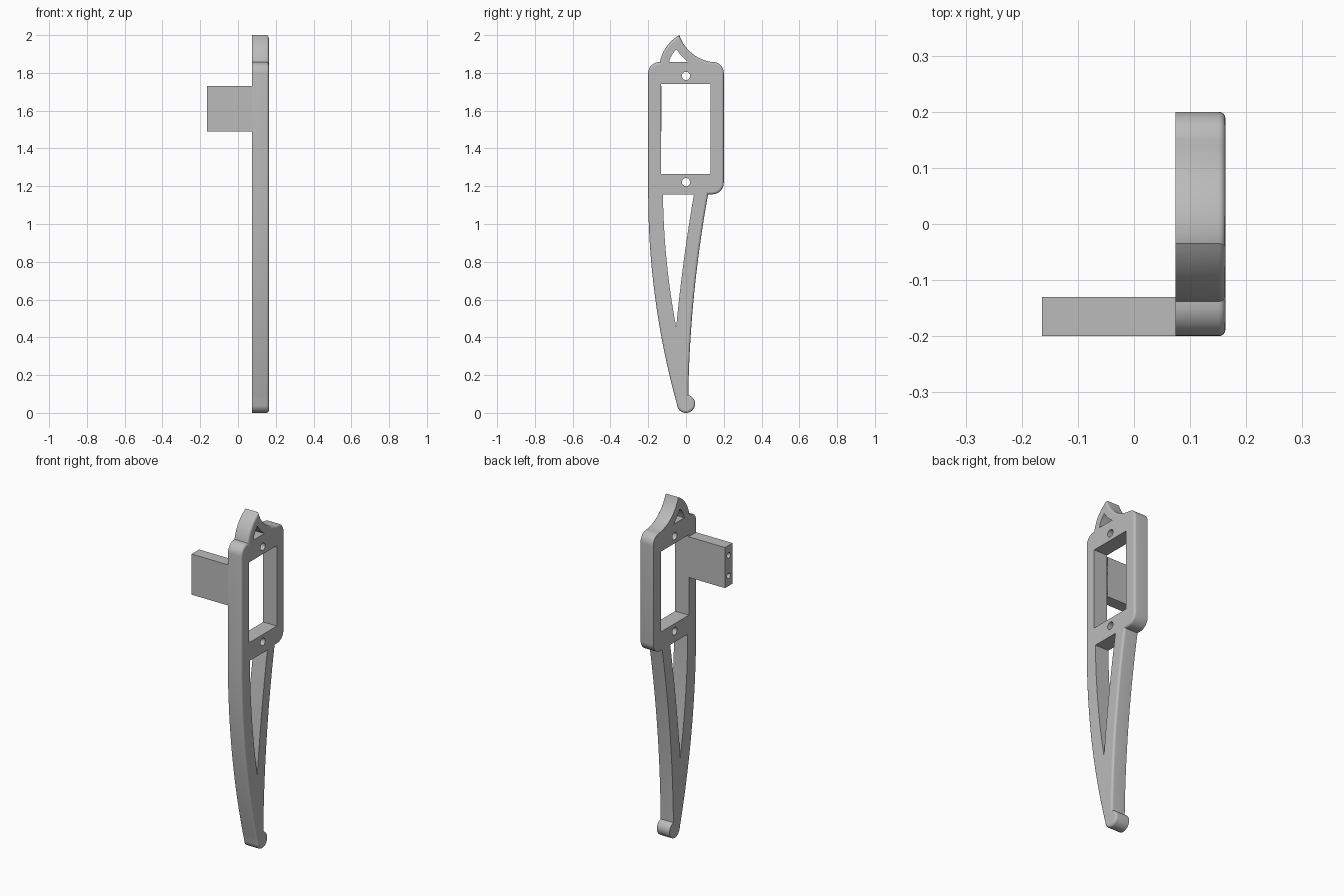
import bpy, bmesh, math
from mathutils import Vector

if "Cube" in bpy.data.objects:
    bpy.data.objects.remove(bpy.data.objects["Cube"])

grey = bpy.data.materials.new("plain grey")
grey.diffuse_color = (0.5, 0.5, 0.5, 1)
grey.use_nodes = True
grey.node_tree.nodes["Principled BSDF"].inputs["Base Color"].default_value = grey.diffuse_color


def arc(a, m, b, n=12):
    """Points on the circular arc from a through m to b (y, z)."""
    (ax, ay), (mx, my), (bx, by) = a, m, b
    d = 2 * (ax * (my - by) + mx * (by - ay) + bx * (ay - my))
    A, M, B = ax * ax + ay * ay, mx * mx + my * my, bx * bx + by * by
    cx = (A * (my - by) + M * (by - ay) + B * (ay - my)) / d
    cy = (A * (bx - mx) + M * (ax - bx) + B * (mx - ax)) / d
    r = math.hypot(ax - cx, ay - cy)
    t0, tm, t1 = (math.atan2(p[1] - cy, p[0] - cx) for p in (a, m, b))
    sweep, mid = (t1 - t0) % math.tau, (tm - t0) % math.tau
    if mid > sweep:
        sweep -= math.tau
    return [(cx + r * math.cos(t0 + sweep * i / n), cy + r * math.sin(t0 + sweep * i / n))
            for i in range(n + 1)]


def circle(y, z, r, n=24):
    return [(y + r * math.cos(math.tau * i / n), z + r * math.sin(math.tau * i / n)) for i in range(n)]


def inset(loop, d):
    """Move a counter-clockwise loop inwards by d with mitred corners."""
    pts, out = [Vector(p) for p in loop], []
    for i, p in enumerate(pts):
        e1 = (p - pts[i - 1]).normalized()
        e2 = (pts[(i + 1) % len(pts)] - p).normalized()
        n1, n2 = Vector((-e1.y, e1.x)), Vector((-e2.y, e2.x))
        out.append(p + (n1 + n2) * d / max(1 + n1.dot(n2), 0.4))
    return out


def plate(name, outer, holes, x0, x1, fillet=0.0, cap_end=True):
    """Extrude a profile along x, with holes and a rounded rim at x1."""
    bm = bmesh.new()
    ends = ([], [])
    steps = [(x0, 0.0)]
    if fillet:
        for i in range(5):
            a = math.pi / 2 * i / 4
            steps.append((x1 - fillet * (1 - math.sin(a)), fillet * (1 - math.cos(a))))
    else:
        steps.append((x1, 0.0))
    for k, loop in enumerate([outer] + holes):
        rings = []
        for x, d in (steps if k == 0 else [(x0, 0), (x1, 0)]):
            pts = inset(loop, d) if d else loop
            rings.append([bm.verts.new((x, p[0], p[1])) for p in pts])
        n = len(loop)
        for r, s in zip(rings, rings[1:]):
            for i in range(n):
                j = (i + 1) % n
                bm.faces.new((r[i], r[j], s[j], s[i])).smooth = True
        for e, ring in zip(ends, (rings[0], rings[-1])):
            e += [bm.edges.get((ring[i], ring[(i + 1) % n])) for i in range(n)]
    for e in ends[:2 if cap_end else 1]:
        made = bmesh.ops.triangle_fill(bm, edges=e, use_beauty=True)["geom"]
        for f in made:
            if isinstance(f, bmesh.types.BMFace):
                f.smooth = False
    bmesh.ops.recalc_face_normals(bm, faces=bm.faces)
    for e in bm.edges:
        if len(e.link_faces) == 2 and e.calc_face_angle(0) > math.radians(32):
            e.smooth = False
    me = bpy.data.meshes.new(name)
    bm.to_mesh(me)
    bm.free()
    me.materials.append(grey)
    ob = bpy.data.objects.new(name, me)
    bpy.context.collection.objects.link(ob)
    return ob


# Bracket outline, counter-clockwise in (y, z): leg, foot, frame, horn
outer = []
for piece in (
    arc((-0.20, 1.157), (-0.162, 0.60), (-0.048, 0.046), 24),    # back of leg
    arc((-0.048, 0.046), (0.034, 0.014), (0.012, 0.0945), 24),   # round foot
    arc((0.012, 0.0945), (0.043, 0.63), (0.117, 1.157), 24),     # front of leg
    arc((0.14, 1.157), (0.182, 1.175), (0.20, 1.217), 8),        # frame corners
    arc((0.20, 1.80), (0.184, 1.84), (0.14, 1.857), 8),
    arc((0.14, 1.857), (0.032, 1.903), (-0.035, 2.0), 16),       # horn
    arc((-0.035, 2.0), (-0.101, 1.942), (-0.138, 1.857), 12),
    arc((-0.138, 1.857), (-0.182, 1.841), (-0.20, 1.80), 8),
):
    outer += [p for p in piece if not outer or math.dist(p, outer[-1]) > 1e-5]

# Cut-outs: window, screw holes, leg slot, horn slot
window = [(-0.132, 1.266), (0.13, 1.266), (0.13, 1.741), (-0.132, 1.741)]
leg_slot = (arc((-0.122, 1.157), (-0.102, 0.80), (-0.052, 0.453))
            + arc((-0.052, 0.453), (-0.012, 0.805), (0.042, 1.157))[1:])
horn_slot = (arc((-0.05, 1.926), (-0.075, 1.894), (-0.09, 1.857), 6)
             + arc((0.013, 1.857), (-0.022, 1.888), (-0.05, 1.926), 6)[:-1])
holes = [window, leg_slot, horn_slot, circle(0, 1.784, 0.022), circle(0, 1.222, 0.022)]
plate("bracket_plate", outer, holes, 0.074, 0.163, fillet=0.012)

# Mounting tab with two screw holes in its end
tab = [(-0.20, 1.49), (-0.13, 1.49), (-0.13, 1.73), (-0.20, 1.73)]
plate("mounting_tab", tab, [circle(-0.165, z, 0.016) for z in (1.55, 1.67)],
      -0.164, 0.074, cap_end=False)
